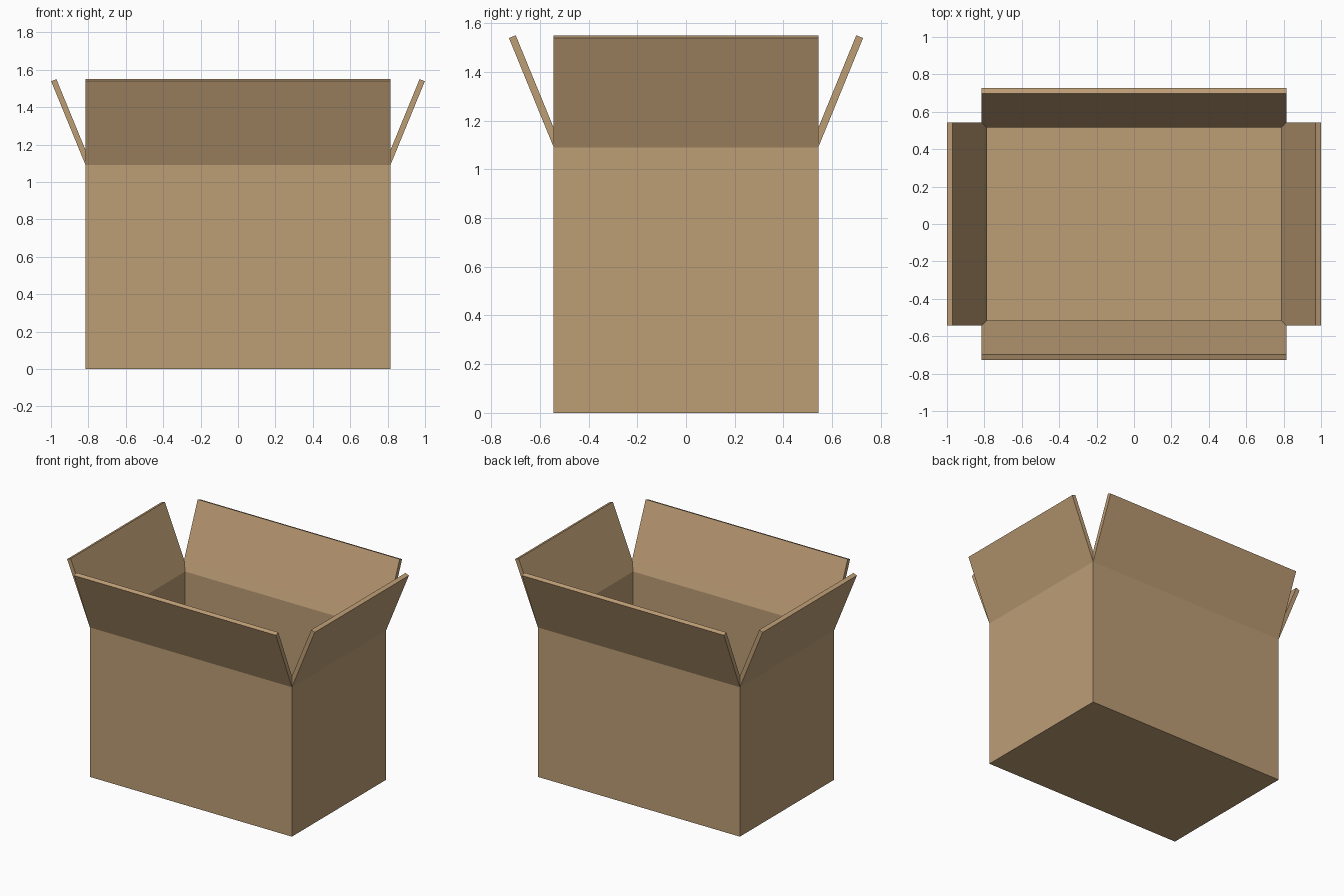
import bpy, bmesh

if "Cube" in bpy.data.objects:
    bpy.data.objects.remove(bpy.data.objects["Cube"])

W, D, H, T = 0.815, 0.543, 1.09, 0.028      # half width, half depth, wall height, board thickness
RIM = H + 0.011                             # inner edge of the fold line

cardboard = bpy.data.materials.new("cardboard")
cardboard.diffuse_color = (0.507, 0.337, 0.179, 1)
cardboard.use_nodes = True
cardboard.node_tree.nodes["Principled BSDF"].inputs["Base Color"].default_value = cardboard.diffuse_color


def finish(name, bm):
    bmesh.ops.recalc_face_normals(bm, faces=bm.faces)
    mesh = bpy.data.meshes.new(name)
    bm.to_mesh(mesh)
    bm.free()
    mesh.materials.append(cardboard)
    ob = bpy.data.objects.new(name, mesh)
    bpy.context.collection.objects.link(ob)
    return ob


# Open box body: stacked rectangular rings from outside bottom to inside floor
bm = bmesh.new()
rings = []
for inset, z in ((0, 0), (0, H), (T, RIM), (T, T)):
    x, y = W - inset, D - inset
    rings.append([bm.verts.new(p) for p in ((-x, -y, z), (x, -y, z), (x, y, z), (-x, y, z))])
for a, b in zip(rings, rings[1:]):
    for i in range(4):
        j = (i + 1) % 4
        bm.faces.new((a[i], a[j], b[j], b[i]))
bm.faces.new(rings[0])
bm.faces.new(rings[-1])
finish("box_body", bm)


# Flap leaning outward, mitred at the inner fold corners
def flap(name, half, dist, along_x, sign):
    #         outward offset, height, end inset
    profile = ((0, H, 0), (-T, RIM, T), (0, 1.17, 0), (0.156, 1.55, 0), (0.184, 1.539, 0))
    bm = bmesh.new()
    ends = []
    for s in (-1, 1):
        pts = []
        for out, z, inset in profile:
            a, b = s * (half - inset), sign * (dist + out)
            pts.append(bm.verts.new((a, b, z) if along_x else (b, a, z)))
        ends.append(pts)
        bm.faces.new(pts[:3])
        bm.faces.new((pts[0], pts[2], pts[3], pts[4]))
    l, r = ends
    for i in range(5):
        j = (i + 1) % 5
        bm.faces.new((l[i], l[j], r[j], r[i]))
    finish(name, bm)


flap("front_flap", W, D, True, -1)
flap("back_flap", W, D, True, 1)
flap("left_flap", D, W, False, -1)
flap("right_flap", D, W, False, 1)
